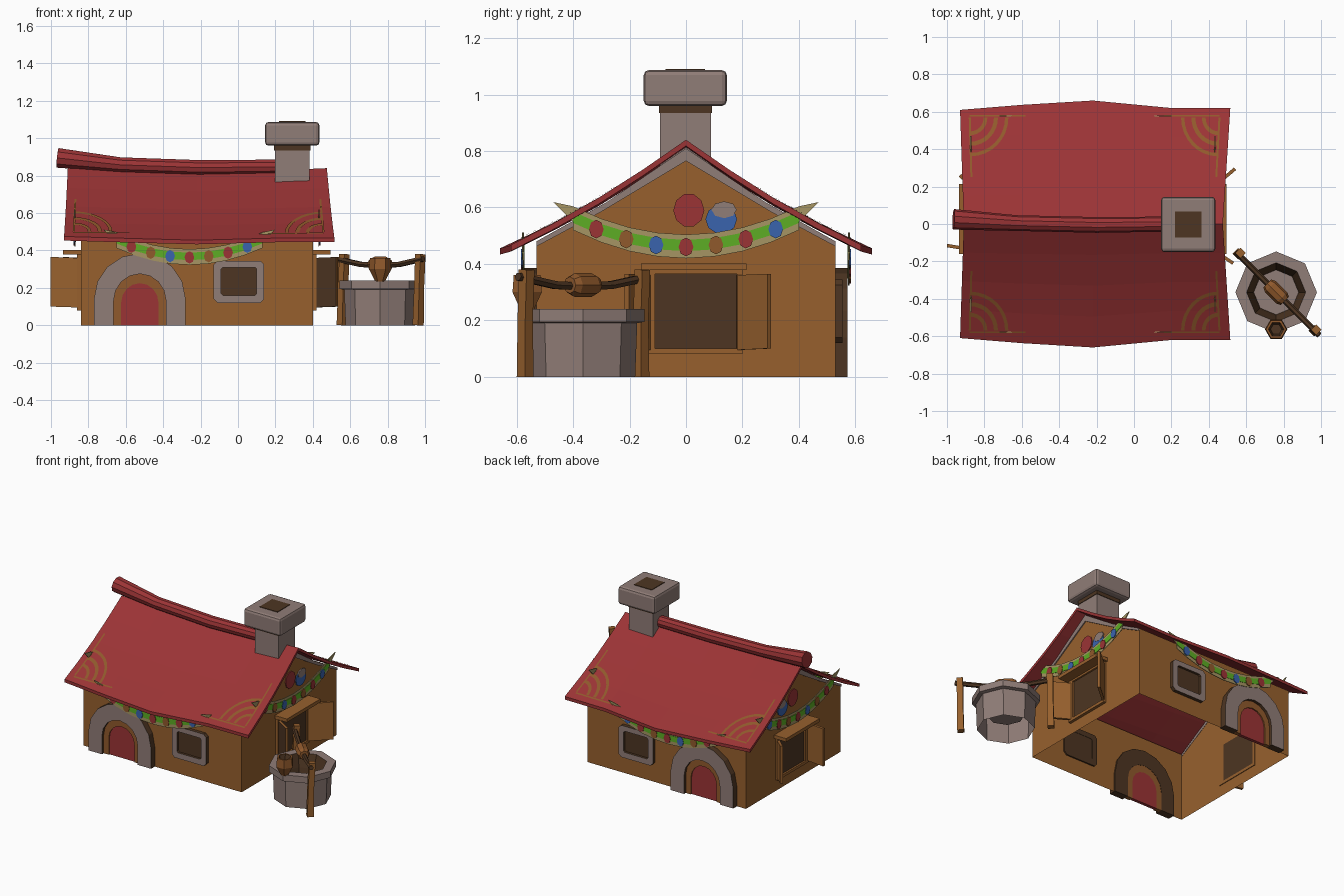
import bpy, bmesh, math
from mathutils import Vector

if "Cube" in bpy.data.objects:
    bpy.data.objects.remove(bpy.data.objects["Cube"])

COLS = {"red": (.33, .034, .036), "orange_wood": (.31, .118, .027), "grey_stone": (.28, .205, .185),
        "dark_brown": (.075, .036, .016), "green": (.11, .42, .018), "blue": (.042, .125, .42),
        "cream": (.38, .30, .125), "warm_brown": (.28, .10, .025)}
MAT = {}
for n, c in COLS.items():
    MAT[n] = bpy.data.materials.new(n)
    MAT[n].diffuse_color = (*c, 1)


def mesh(name, verts, faces, mats, idx=None, recalc=True):
    mats = [mats] if isinstance(mats, str) else mats
    me = bpy.data.meshes.new(name)
    me.from_pydata([tuple(v) for v in verts], [], faces)
    for m in mats:
        me.materials.append(MAT[m])
    if idx:
        for p, i in zip(me.polygons, idx):
            p.material_index = i
    bm = bmesh.new()
    bm.from_mesh(me)
    bmesh.ops.remove_doubles(bm, verts=bm.verts, dist=1e-5)
    if recalc:
        bmesh.ops.recalc_face_normals(bm, faces=bm.faces)
    bm.to_mesh(me)
    bm.free()
    ob = bpy.data.objects.new(name, me)
    bpy.context.collection.objects.link(ob)
    return ob


# wall coordinates: a along the wall, z up, d outwards
X0, X1, Y = -.84, .40, .53
WALL = {"front": lambda a, z, d: (a, -Y - d, z), "back": lambda a, z, d: (a, Y + d, z),
        "right": lambda a, z, d: (X1 + d, a, z), "left": lambda a, z, d: (X0 - d, a, z)}


def plate(name, wall, pts, d0, d1, mat):
    n = len(pts)
    v = [WALL[wall](a, z, d) for d in (d0, d1) for a, z in pts]
    f = [list(range(n)), list(range(n, 2 * n))]
    f += [[i, (i + 1) % n, n + (i + 1) % n, n + i] for i in range(n)]
    return mesh(f"{wall}_{name}", v, f, mat)


def band(name, wall, A, B, d0, d1, mat, side=None, closed=False):
    n = len(A)
    v = [WALL[wall](a, z, d) for d in (d1, d0) for L in (A, B) for a, z in L]
    f, idx = [], []
    for i in range(n if closed else n - 1):
        j = (i + 1) % n
        f += [[i, j, n + j, n + i], [2 * n + i, 2 * n + j, 3 * n + j, 3 * n + i],
              [i, j, 2 * n + j, 2 * n + i], [n + i, n + j, 3 * n + j, 3 * n + i]]
        idx += [0, 1, 1, 1]
    if not closed:
        for e in (0, n - 1):
            f.append([e, n + e, 3 * n + e, 2 * n + e])
            idx.append(1)
    return mesh(f"{wall}_{name}", v, f, [mat, side or mat], idx)


def rect(a0, a1, z0, z1, c=0):
    if not c:
        return [(a0, z0), (a1, z0), (a1, z1), (a0, z1)]
    return [(a0 + c, z0), (a1 - c, z0), (a1, z0 + c), (a1, z1 - c), (a1 - c, z1), (a0 + c, z1), (a0, z1 - c), (a0, z0 + c)]


def disc(a, z, r, n=8, rz=None):
    return [(a + r * math.cos(6.2832 * i / n), z + (rz or r) * math.sin(6.2832 * i / n)) for i in range(n)]


def arch(c, half, spring, top, n=8):
    return [(c - half, 0)] + [(c - half * math.cos(math.pi * i / n), spring + (top - spring) * math.sin(math.pi * i / n))
                              for i in range(n + 1)] + [(c + half, 0)]


def box(name, x0, x1, y0, y1, z0, z1, mat, bevel=0):
    v = [(x, y, z) for x in (x0, x1) for y in (y0, y1) for z in (z0, z1)]
    ob = mesh(name, v, [[0, 1, 3, 2], [4, 5, 7, 6], [0, 1, 5, 4], [2, 3, 7, 6], [0, 2, 6, 4], [1, 3, 7, 5]], mat)
    if bevel:
        m = ob.modifiers.new("bevel", "BEVEL")
        m.width, m.segments = bevel, 2
    return ob


def tube(name, pts, radii, n, mat, phase=0):
    pts = [Vector(p) for p in pts]
    k, v, f = len(pts), [], []
    for i, p in enumerate(pts):
        t = (pts[min(i + 1, k - 1)] - pts[max(i - 1, 0)]).normalized()
        s = t.cross(Vector((0, 0, 1)) if abs(t.z) < .9 else Vector((0, 1, 0))).normalized()
        w = s.cross(t)
        for j in range(n):
            q = phase + 2 * math.pi * j / n
            v.append(p + radii[i] * (s * math.cos(q) + w * math.sin(q)))
    for i in range(k - 1):
        f += [[i * n + j, i * n + (j + 1) % n, (i + 1) * n + (j + 1) % n, (i + 1) * n + j] for j in range(n)]
    f += [list(range(n)), list(range((k - 1) * n, k * n))]
    return mesh(name, v, f, mat)


def lathe(name, cx, cy, prof, n, mats, idx):
    v = [(cx + r * math.cos(2 * math.pi * j / n), cy + r * math.sin(2 * math.pi * j / n), z) for r, z in prof for j in range(n)]
    f = [[i * n + j, i * n + (j + 1) % n, (i + 1) * n + (j + 1) % n, (i + 1) * n + j]
         for i in range(len(prof) - 1) for j in range(n)]
    return mesh(name, v, f, mats, [idx[i] for i in range(len(prof) - 1) for _ in range(n)])


# house shell, open below
G = [(-Y, .48), (-.28, .62), (0, .81), (.28, .62), (Y, .48)]
prof = [(-Y, 0)] + G + [(Y, 0)]
n = len(prof)
mesh("house_walls", [(x, y, z) for x in (X0, X1) for y, z in prof],
     [list(range(n)), list(range(n, 2 * n)), [0, 1, n + 1, n], [n - 2, n - 1, 2 * n - 1, 2 * n - 2]], "orange_wood")

# sagging roof slab: stations of (ridge x, eave x, half width, eave z, ridge z)
ST = [(-.91, -.93, .61, .475, .84), (-.6, -.6, .637, .465, .828), (-.22, -.22, .66, .455, .822),
      (.2, .2, .62, .466, .828), (.475, .515, .62, .468, .84)]


def station(s, v, off=0):
    xr, xe, hy, ze, zr = s
    a = abs(v)
    return Vector((xr + (xe - xr) * a, hy * v, zr + (ze - zr) * a - .02 * math.sin(math.pi * a) + off))


def roof_at(x, y, off):
    i = max(k for k in range(4) if k == 0 or ST[k][1] <= x)
    t = (x - ST[i][1]) / (ST[i + 1][1] - ST[i][1])
    s = [p + (q - p) * t for p, q in zip(ST[i], ST[i + 1])]
    return station(s, y / s[2], off)


VS = [i / 4 for i in range(-4, 5)]
R = len(VS)
rv = [station(s, v, o) for o in (0, -.022) for s in ST for v in VS]
N = len(ST) * R
rf = []
for i in range(len(ST) - 1):
    for j in range(R - 1):
        q = [i * R + j, i * R + j + 1, (i + 1) * R + j + 1, (i + 1) * R + j]
        rf += [q, [N + k for k in q]]
    for j in (0, R - 1):
        rf.append([i * R + j, (i + 1) * R + j, N + (i + 1) * R + j, N + i * R + j])
for i in (0, len(ST) - 1):
    rf += [[i * R + j, i * R + j + 1, N + i * R + j + 1, N + i * R + j] for j in range(R - 1)]
mesh("roof", rv, rf, "red")


# painted roof ornaments as thin surface strips
def roof_strip(name, A, B):
    k = len(A)
    mesh(name, [roof_at(x, y, .005) for x, y in A + B], [[i, i + 1, k + i + 1, k + i] for i in range(k - 1)],
         "warm_brown", recalc=False)


for sx, cx in ((1, -.88), (-1, .46)):
    for sy in (1, -1):
        cy = .57 * sy
        for r, w in ((.075, .02), (.13, .022), (.19, .018)):
            ring = [[(cx + sx * q * math.cos(t * math.pi / 16), cy - sy * q * math.sin(t * math.pi / 16)) for t in range(9)]
                    for q in (r, r + w)]
            roof_strip("roof_corner_ornament", *ring)
        ys = [cy - sy * .32 * i / 6 for i in range(7)]
        roof_strip("roof_side_line", [(cx - sx * .005, y) for y in ys], [(cx + sx * .006, y) for y in ys])
        xs = [cx + sx * .3 * i / 6 for i in range(7)]
        roof_strip("roof_eave_line", [(x, cy + sy * .014) for x in xs], [(x, cy + sy * .004) for x in xs])

tube("ridge_roll", [(-.965, .025, .895), (-.63, .005, .858), (-.2, -.005, .843), (.24, 0, .848)],
     [.055, .042, .042, .04], 10, "red")

# chimney
box("chimney_shaft", .197, .383, -.092, .088, .74, .97, "grey_stone")
box("chimney_neck", .193, .387, -.096, .092, .935, .965, "dark_brown")
box("chimney_cap", .145, .435, -.15, .145, .96, 1.087, "grey_stone", .018)
box("chimney_hole", .22, .36, -.072, .068, 1.08, 1.091, "dark_brown")

# garland following a drooping curve, with dots
DOTS = ["red", "warm_brown", "blue", "red", "warm_brown", "red", "blue"]


def garland(wall, c, half, zlow, rise, d, h):
    mid = lambda t: (c + half * t, zlow + rise * abs(t) ** 2)
    ts = [i / 4 for i in range(-4, 5)]
    row = lambda o: [(mid(t)[0], mid(t)[1] + o) for t in ts]
    band("garland_edge", wall, row(h), row(-h), d, d + .004, "cream")
    band("garland_green", wall, row(h * .55), row(-h * .4), d - .003, d + .007, "green")
    for i, col in enumerate(DOTS):
        a, z = mid((i - 3) * .265)
        plate("garland_dot", wall, disc(a, z - .002, .026, 8, .033), d, d + .01, col)
    for s in (-1, 1):
        a, z = mid(s)
        plate("garland_tip", wall, [(a, z + h), (a + s * .07, z + h + .015), (a, z - h * .3)], d, d + .006, "cream")


for w in ("front", "back"):
    # arched doorway
    band("door_arch", w, arch(-.525, .245, .14, .385), arch(-.525, .14, .13, .275), -.01, .042, "grey_stone", "dark_brown")
    band("door_frame", w, arch(-.525, .14, .13, .275), arch(-.525, .10, .12, .225), -.008, .022, "warm_brown")
    plate("door", w, arch(-.525, .10, .12, .225), -.008, .014, "red")
    # small stone window
    band("window_frame", w, rect(-.13, .14, .12, .345, .02), rect(-.09, .10, .16, .31, .01), -.01, .025,
         "grey_stone", "dark_brown", True)
    plate("window_pane", w, rect(-.09, .10, .16, .31), -.008, .008, "dark_brown")
    garland(w, -.26, .39, .365, .09, .045, .042)

for w in ("right", "left"):
    # gable trim, painted spots, window and awning
    band("gable_trim", w, G, [(-Y, .462), (-.3, .585), (0, .765), (.3, .585), (Y, .462)], -.002, .007, "grey_stone")
    plate("red_spot", w, disc(.01, .59, .055, 10, .06), -.002, .006, "red")
    plate("blue_spot", w, disc(.125, .558, .056, 10, .052), -.002, .006, "blue")
    plate("grey_spot", w, disc(.135, .592, .045, 8, .03), -.002, .008, "grey_stone")
    band("window_frame", w, rect(-.15, .20, .08, .385), rect(-.11, .18, .10, .365), -.005, .02, "orange_wood", None, True)
    plate("window_pane", w, rect(-.11, .18, .10, .365), -.005, .008, "dark_brown")
    plate("window_awning", w, rect(-.16, .215, .378, .402), 0, .095, "orange_wood")
    garland(w, 0, .40, .462, .10, .03, .042)


# open shutters, from hinge to free edge
def shutter(name, p, q, dark):
    p, q = Vector((*p, 0)), Vector((*q, 0))
    t = (q - p).cross(Vector((0, 0, 1))).normalized() * .009
    v = [b + o + Vector((0, 0, z + dz)) for z in (.095, .36) for b, dz in ((p, 0), (q, .005)) for o in (t, -t)]
    mesh(name, v, [[0, 2, 6, 4], [1, 3, 7, 5], [0, 1, 3, 2], [4, 5, 7, 6], [0, 1, 5, 4], [2, 3, 7, 6]],
         ["orange_wood", "dark_brown"], [dark, 0, 0, 0, 0, 0])


shutter("right_shutter_front", (.41, -.13), (.53, -.21), 1)
shutter("right_shutter_back", (.41, .185), (.54, .295), 0)
shutter("left_shutter_front", (-.85, -.14), (-1, -.115), 0)
shutter("left_shutter_back", (-.85, .185), (-.93, .26), 0)

# well with posts, winch and bucket
CX, CY = .76, -.365
lathe("well_basin", CX, CY, [(.185, 0), (.192, .19), (.218, .195), (.218, .24), (.158, .24), (.13, .15), (.12, .10), (0, .10)],
      8, ["grey_stone", "dark_brown"], [0, 0, 0, 0, 1, 1, 0])
for nm, s in (("inner", -1), ("outer", 1)):
    x, y = CX + s * .203, CY - s * .205
    tube(f"well_post_{nm}", [(x, y, 0), (x + .005, y, .2), (x + .012, y + .005, .38)], [.03, .027, .028], 4, "orange_wood")
tube("winch_bar", [(.545, -.15, .35), (.66, -.265, .325), (.76, -.365, .32), (.86, -.465, .325), (.99, -.595, .355)],
     [.016] * 5, 6, "dark_brown")
tube("winch_drum", [(.713, -.318, .325), (.73, -.335, .325), (.79, -.395, .325), (.807, -.412, .325)], [.03, .042, .042, .03], 8, "warm_brown")
lathe("bucket", .76, -.563, [(0, .235), (.026, .235), (.06, .30), (.055, .36), (.042, .36), (.03, .32), (0, .32)], 6,
      ["warm_brown", "dark_brown"], [0, 0, 0, 0, 1, 1])

for m in bpy.data.materials:
    if m.users and not m.is_grease_pencil:
        m.use_nodes = True
        m.node_tree.nodes["Principled BSDF"].inputs["Base Color"].default_value = m.diffuse_color
